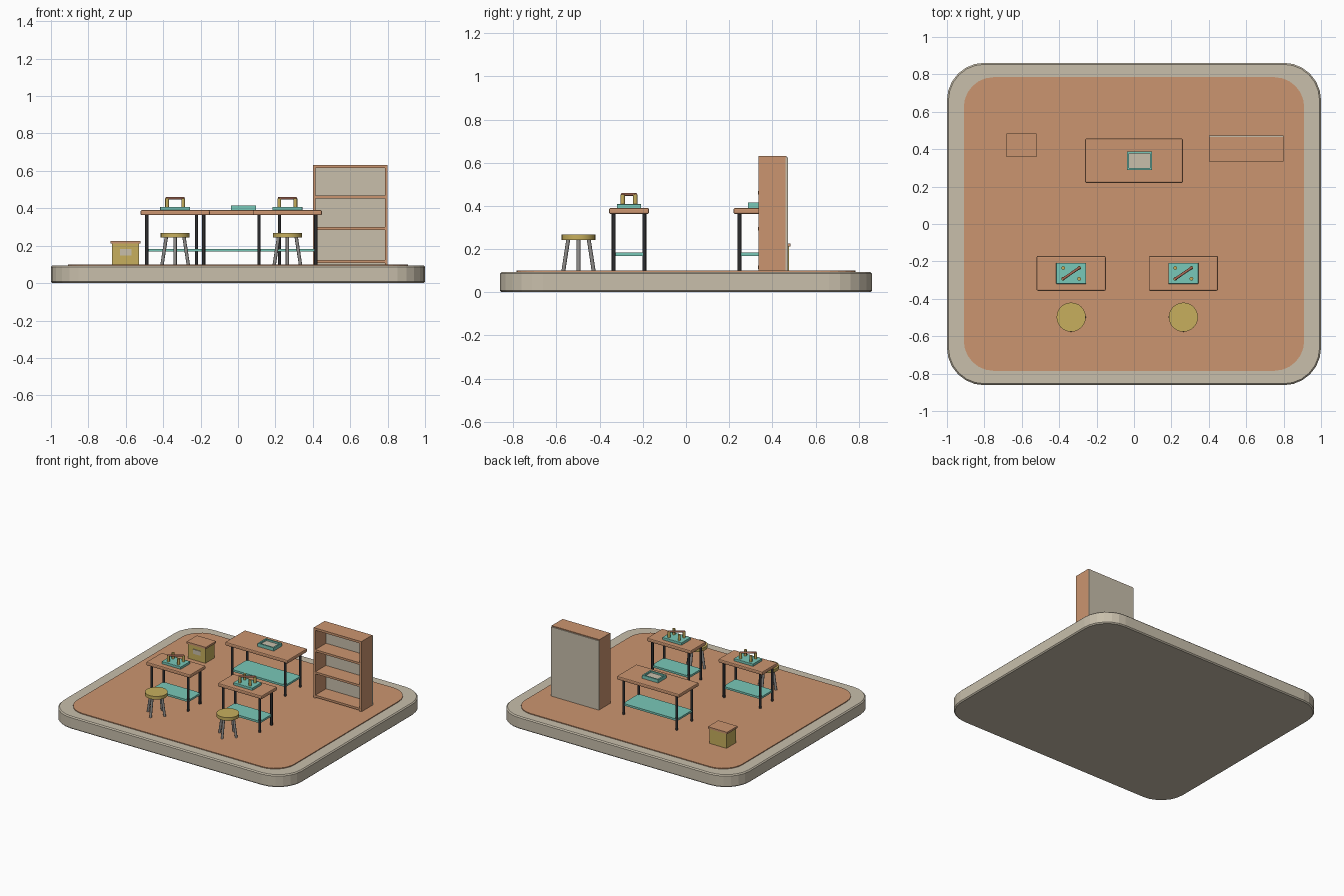
import bpy, bmesh, math
from mathutils import Vector

if "Cube" in bpy.data.objects:
    bpy.data.objects.remove(bpy.data.objects["Cube"])


def mat(name, rgb):
    m = bpy.data.materials.new(name)
    m.diffuse_color = (*rgb, 1)
    m.use_nodes = True
    m.node_tree.nodes["Principled BSDF"].inputs["Base Color"].default_value = m.diffuse_color
    return m


STONE = mat("warm stone", (0.58, 0.52, 0.41))
WOOD = mat("orange wood", (0.60, 0.30, 0.16))
TEAL = mat("teal", (0.19, 0.58, 0.48))
OCHRE = mat("ochre", (0.57, 0.43, 0.11))
BLACK = mat("black metal", (0.025, 0.025, 0.027))
GREY = mat("grey metal", (0.27, 0.26, 0.25))
COPPER = mat("copper", (0.38, 0.14, 0.09))


def finish(bm, name, m, smooth=False):
    me = bpy.data.meshes.new(name)
    bmesh.ops.recalc_face_normals(bm, faces=bm.faces)
    bm.to_mesh(me)
    bm.free()
    ob = bpy.data.objects.new(name, me)
    bpy.context.collection.objects.link(ob)
    me.materials.append(m)
    if smooth:
        bpy.context.view_layer.objects.active = ob
        ob.select_set(True)
        bpy.ops.object.shade_smooth_by_angle(angle=math.radians(40))
        ob.select_set(False)
    return ob


def box(name, m, x0, x1, y0, y1, z0, z1, bevel=0):
    bm = bmesh.new()
    bmesh.ops.create_cube(bm, size=1)
    for v in bm.verts:
        v.co = ((x0 + x1) / 2 + v.co.x * (x1 - x0),
                (y0 + y1) / 2 + v.co.y * (y1 - y0),
                (z0 + z1) / 2 + v.co.z * (z1 - z0))
    if bevel:
        bmesh.ops.bevel(bm, geom=bm.edges[:], offset=bevel, segments=2,
                        profile=0.5, affect='EDGES')
    return finish(bm, name, m)


def rod(name, m, a, b, r, sides=12):
    a, b = Vector(a), Vector(b)
    bm = bmesh.new()
    bmesh.ops.create_cone(bm, cap_ends=True, segments=sides, radius1=r,
                          radius2=r, depth=(b - a).length)
    q = (b - a).to_track_quat('Z', 'Y')
    for v in bm.verts:
        v.co = q @ v.co + (a + b) / 2
    return finish(bm, name, m, True)


def slab(name, m, hx, hy, r, z0, z1, bevel):
    # rounded rectangle plate
    bm = bmesh.new()
    vs = []
    for k, (sx, sy) in enumerate([(1, 1), (-1, 1), (-1, -1), (1, -1)]):
        for i in range(7):
            t = math.radians(90 * k + 15 * i)
            vs.append(bm.verts.new((sx * (hx - r) + r * math.cos(t),
                                    sy * (hy - r) + r * math.sin(t), z0)))
    f = bm.faces.new(vs)
    ext = bmesh.ops.extrude_face_region(bm, geom=[f])['geom']
    for v in ext:
        if isinstance(v, bmesh.types.BMVert):
            v.co.z = z1
    if bevel:
        rim = [e for e in bm.edges if abs(e.verts[0].co.z - e.verts[1].co.z) < 1e-6]
        bmesh.ops.bevel(bm, geom=rim, offset=bevel, segments=1, affect='EDGES')
    return finish(bm, name, m)


FLOOR = 0.1

# platform
slab("platform", STONE, 1.0, 0.862, 0.2, 0, 0.094, 0.008)
slab("floor", WOOD, 0.91, 0.785, 0.16, 0.085, FLOOR, 0)


def bench(name, cx, cy, hx, hy, lx, ly):
    box(name + "_top", WOOD, cx - hx, cx + hx, cy - hy, cy + hy, 0.363, 0.39, 0.007)
    box(name + "_shelf", TEAL, cx - lx - 0.005, cx + lx + 0.005,
        cy - ly - 0.003, cy + ly + 0.003, 0.168, 0.183)
    for sx in (-1, 1):
        for sy in (-1, 1):
            x, y = cx + sx * lx, cy + sy * ly
            rod(name + "_leg", BLACK, (x, y, FLOOR - 0.002), (x, y, 0.368), 0.009)


# large bench with tray
bench("large_bench", 0, 0.338, 0.262, 0.118, 0.222, 0.09)
X0, X1, Y0, Y1 = -0.037, 0.097, 0.288, 0.387
box("tray_base", STONE, X0 + 0.004, X1 - 0.004, Y0 + 0.004, Y1 - 0.004, 0.388, 0.403)
for a, b in ((X0, X0 + 0.011), (X1 - 0.011, X1)):
    box("tray_side", TEAL, a, b, Y0, Y1, 0.389, 0.415)
for a, b in ((Y0, Y0 + 0.011), (Y1 - 0.011, Y1)):
    box("tray_end", TEAL, X0 + 0.011, X1 - 0.011, a, b, 0.389, 0.415)

# two small benches, each with a post rig and a stool
for cx in (-0.336, 0.264):
    cy = -0.264
    bench("small_bench", cx, cy, 0.185, 0.093, 0.152, 0.071)
    box("rig_plate", TEAL, cx - 0.08, cx + 0.08, cy - 0.056, cy + 0.056, 0.388, 0.408, 0.002)
    for sx in (-1, 1):
        for sy in (-1, 1):
            x, y = cx + sx * 0.043, cy + sy * 0.029
            rod("rig_post", OCHRE, (x, y, 0.4), (x, y, 0.452), 0.01)
    rod("rig_bar", COPPER, (cx - 0.047, cy - 0.032, 0.453),
        (cx + 0.047, cy + 0.032, 0.453), 0.007)

    sy = -0.498
    rod("stool_seat", OCHRE, (cx, sy, 0.243), (cx, sy, 0.267), 0.078, 24)
    for k in range(4):
        c, s = math.cos(k * math.pi / 2), math.sin(k * math.pi / 2)
        rod("stool_leg", GREY, (cx + 0.07 * c, sy + 0.07 * s, FLOOR - 0.001),
            (cx + 0.047 * c, sy + 0.047 * s, 0.248), 0.009)

# bookcase
box("bookcase_back", STONE, 0.4, 0.8, 0.461, 0.472, FLOOR, 0.625)
for x in (0.4, 0.785):
    box("bookcase_side", WOOD, x, x + 0.015, 0.336, 0.466, FLOOR, 0.631)
for z in (0.108, 0.285, 0.453):
    box("bookcase_shelf", WOOD, 0.41, 0.79, 0.334, 0.463, z, z + 0.016)
box("bookcase_top", WOOD, 0.4, 0.8, 0.335, 0.466, 0.615, 0.632)

# crate with lid and label
box("crate", OCHRE, -0.674, -0.53, 0.366, 0.478, FLOOR, 0.214)
box("crate_lid", WOOD, -0.683, -0.522, 0.359, 0.484, 0.212, 0.226)
box("crate_label", STONE, -0.632, -0.57, 0.362, 0.367, 0.148, 0.182)
